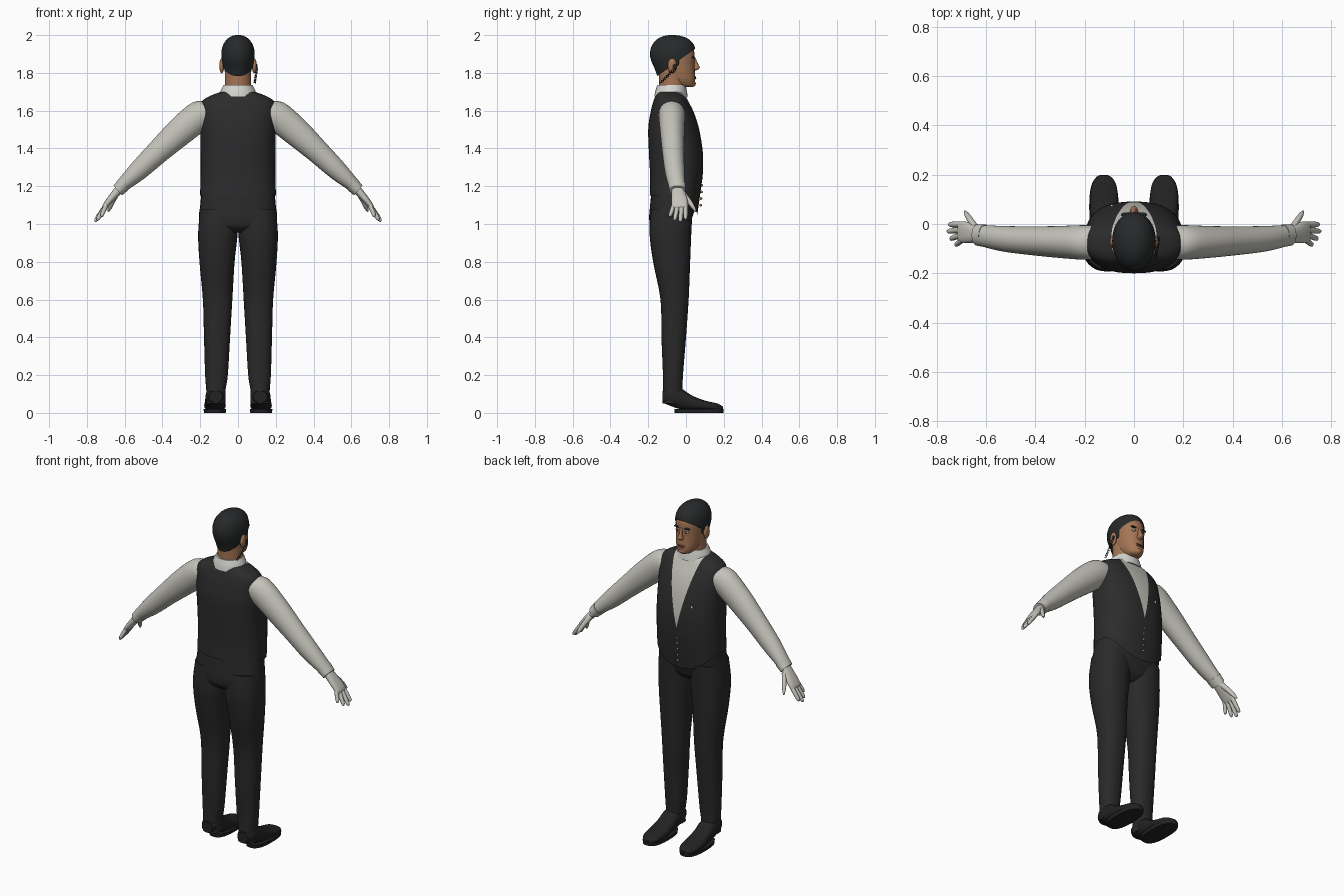
import bpy, bmesh, math
from mathutils import Vector

cube = bpy.data.objects.get("Cube")
if cube:
    bpy.data.objects.remove(cube)

X, Y, Z = Vector((1, 0, 0)), Vector((0, 1, 0)), Vector((0, 0, 1))


def material(name, *rgb):
    m = bpy.data.materials.new(name)
    m.use_nodes = True
    m.diffuse_color = (*rgb, 1)
    m.node_tree.nodes["Principled BSDF"].inputs["Base Color"].default_value = (*rgb, 1)
    return m


VEST = material("charcoal vest", .025, .025, .026)
TROUSER = material("charcoal trousers", .022, .022, .023)
HAIR = material("black hair", .02, .022, .023)
SHOE = material("black leather", .016, .016, .017)
SHIRT = material("off white cloth", .55, .54, .49)
COLLAR = material("white collar", .66, .66, .63)
SKIN = material("tan skin", .38, .18, .09)
LIPS = material("brown lips", .24, .095, .06)
GOLD = material("copper buttons", .38, .19, .08)
EYE = material("eye white", .6, .57, .52)


def finish(name, bm, mats, mirror=False, angle=50):
    """Turn a bmesh into a smooth shaded object."""
    bmesh.ops.recalc_face_normals(bm, faces=bm.faces)
    mesh = bpy.data.meshes.new(name)
    bm.to_mesh(mesh)
    bm.free()
    for m in mats:
        mesh.materials.append(m)
    for p in mesh.polygons:
        p.use_smooth = True
    mesh.set_sharp_from_angle(angle=math.radians(angle))
    obj = bpy.data.objects.new(name, mesh)
    bpy.context.collection.objects.link(obj)
    if mirror:
        obj.modifiers.new("Mirror", 'MIRROR').use_mirror_merge = False
    return obj


def smooth_rows(rows, steps):
    """Catmull-Rom interpolation through rows of numbers."""
    out = []
    for i in range(len(rows) - 1):
        p, a = rows[max(i - 1, 0)], rows[i]
        b, n = rows[i + 1], rows[min(i + 2, len(rows) - 1)]
        for k in range(steps):
            t = k / steps
            out.append([.5 * (2 * q + (r - o) * t + (2 * o - 5 * q + 4 * r - s) * t * t
                              + (3 * q - o - 3 * r + s) * t ** 3)
                        for o, q, r, s in zip(p, a, b, n)])
    return out + [list(rows[-1])]


def loft(rows, side, up, power=2, sides=32, steps=4, caps=True):
    """Rows are (x, y, z, side radius, up radius)."""
    bm = bmesh.new()
    rings = []
    for x, y, z, a, b in smooth_rows(rows, steps):
        ring = []
        for k in range(sides):
            t = math.tau * k / sides
            c, s = math.cos(t), math.sin(t)
            c = math.copysign(abs(c) ** (2 / power), c)
            s = math.copysign(abs(s) ** (2 / power), s)
            ring.append(bm.verts.new(Vector((x, y, z)) + side * a * c + up * b * s))
        rings.append(ring)
    for lo, hi in zip(rings, rings[1:]):
        for k in range(sides):
            j = (k + 1) % sides
            bm.faces.new((lo[k], lo[j], hi[j], hi[k]))
    if caps:
        bm.faces.new(rings[0])
        bm.faces.new(rings[-1])
    return bm


def column(rows, **kw):
    """Upright loft; rows are (z, x min, x max, y back, y front)."""
    return loft([((a + b) / 2, (c + d) / 2, z, (b - a) / 2, (d - c) / 2)
                 for z, a, b, c, d in rows], X, Y, **kw)


def body(rows, **kw):
    """Symmetric upright loft; rows are (z, half width, y back, y front)."""
    return column([(z, -w, w, c, d) for z, w, c, d in rows], **kw)


def ball(name, mat, loc, size, mirror=False):
    bm = bmesh.new()
    bmesh.ops.create_uvsphere(bm, u_segments=16, v_segments=10, radius=1)
    for v in bm.verts:
        v.co = Vector(loc) + v.co * Vector(size)
    return finish(name, bm, [mat], mirror)


# Vest with a pointed hem and a shirt-filled neckline
V_LOW, V_SLOPE = 1.30, .23
bm = body([(1.15, .201, -.192, .08), (1.25, .198, -.19, .088), (1.37, .198, -.196, .09),
           (1.5, .2, -.2, .07), (1.59, .2, -.188, .042), (1.645, .193, -.174, .015),
           (1.675, .155, -.163, 0), (1.7, .09, -.15, -.012)], power=2.4, sides=48)
for v in bm.verts:
    if v.co.z < 1.25:
        drop = (1.25 - v.co.z) * max(0, (v.co.y + .02) / .1) ** 2
        v.co.z -= drop
        v.co.y -= drop * .2
bottom = [f for f in bm.faces if len(f.verts) > 4 and f.calc_center_median().z < 1.3]
bmesh.ops.delete(bm, geom=bottom, context='FACES_ONLY')
for s in (1, -1):
    bmesh.ops.bisect_plane(bm, geom=bm.verts[:] + bm.edges[:] + bm.faces[:],
                           plane_co=(0, 0, V_LOW), plane_no=(s, 0, -V_SLOPE))
for f in bm.faces:
    c = f.calc_center_median()
    f.material_index = int(c.y > -.06 and abs(c.x) < (c.z - V_LOW) * V_SLOPE)
finish("vest", bm, [VEST, SHIRT])
for i in range(5):
    ball("vest_button", GOLD, (0, .084 - .002 * abs(i - 3), 1.1 + .035 * i), (.007, .007, .007))
ball("lapel_pin", EYE, (-.09, .073, 1.44), (.006, .006, .009))

# Trousers
finish("trouser_seat", body([(.955, .09, -.15, -.02), (.985, .17, -.186, .015),
                             (1.03, .205, -.195, .032), (1.1, .2, -.19, .052),
                             (1.2, .19, -.18, .065)], power=2.4), [TROUSER])
finish("trouser_legs", column([(.05, .066, .168, -.124, -.02), (.12, .066, .168, -.122, -.018),
                               (.2, .054, .174, -.122, -.016), (.4, .042, .18, -.13, 0),
                               (.6, .03, .186, -.135, .014), (.8, .018, .204, -.174, .022),
                               (.95, .002, .211, -.193, .028), (1.08, .002, .2, -.185, .035)],
                              power=2.3), [TROUSER], True)

# Shoes
finish("shoe_uppers", loft([(.118, -.125, .085, .035, .03), (.12, -.09, .085, .05, .045),
                            (.12, -.03, .075, .053, .055), (.121, .03, .053, .054, .04),
                            (.122, .1, .038, .057, .027), (.122, .165, .03, .048, .02),
                            (.122, .197, .022, .02, .01)], X, Z, 2.4), [SHOE], True)
finish("shoe_soles", column([(0, .065, .18, -.06, .198), (.02, .063, .182, -.062, .2)],
                            power=2.6, steps=1), [SHOE], True)

# Shirt sleeves and cuffs
SLOPE_UP = Vector((.66, 0, .75))
finish("sleeves", loft([(.12, -.075, 1.6, .06, .065), (.19, -.075, 1.582, .07, .08),
                        (.3, -.073, 1.495, .065, .076), (.42, -.068, 1.385, .058, .063),
                        (.53, -.06, 1.28, .052, .052), (.625, -.047, 1.193, .042, .033)],
                       Y, SLOPE_UP), [SHIRT], True)
finish("cuffs", loft([(.605, -.048, 1.21, .046, .039), (.637, -.045, 1.177, .043, .034)],
                     Y, SLOPE_UP, steps=1), [SHIRT], True)

# Gloved hands
HAND_UP = Vector((.8, 0, .6))
finish("palms", loft([(.62, -.045, 1.195, .03, .024), (.65, -.04, 1.16, .036, .021),
                      (.68, -.034, 1.125, .043, .018), (.705, -.032, 1.093, .042, .014),
                      (.712, -.032, 1.083, .034, .007)], Y, HAND_UP, 2.4), [SHIRT], True)
tips = [(.752, -.002, 1.025), (.758, -.03, 1.012), (.746, -.06, 1.02), (.724, -.085, 1.04)]
for i, tip in enumerate(tips):
    base, tip = Vector((.698, -.002 - .021 * i, 1.1)), Vector(tip)
    rows = [(*base.lerp(tip, t), r, r) for t, r in ((0, .012), (.5, .012), (.88, .01), (1, .003))]
    finish("fingers", loft(rows, Y, HAND_UP, sides=12), [SHIRT], True)
finish("thumbs", loft([(.64, -.02, 1.165, .018, .016), (.662, .012, 1.125, .016, .014),
                       (.678, .036, 1.09, .012, .012), (.688, .052, 1.066, .004, .004)],
                      Y, HAND_UP, sides=12), [SHIRT], True)

# Neck and collar
finish("neck", body([(1.66, .072, -.145, -.005), (1.73, .07, -.142, -.005),
                     (1.82, .07, -.145, 0)]), [SKIN])
finish("collar", body([(1.675, .1, -.168, .01), (1.705, .092, -.162, .004),
                       (1.735, .077, -.152, -.002)]), [COLLAR])

# Head
finish("head", body([(1.724, .022, -.02, .034), (1.735, .043, -.06, .046),
                     (1.765, .061, -.1, .049), (1.8, .069, -.125, .047),
                     (1.84, .075, -.15, .045), (1.88, .078, -.165, .046),
                     (1.925, .077, -.165, .04), (1.965, .06, -.14, .01),
                     (1.985, .03, -.1, -.03)], power=2.15), [SKIN])
finish("nose", body([(1.812, .008, .03, .052), (1.82, .017, .03, .066),
                     (1.83, .015, .03, .073), (1.85, .009, .03, .063),
                     (1.885, .008, .03, .048)], sides=16), [SKIN])
ball("ears", SKIN, (.086, -.073, 1.838), (.013, .024, .04), True)
ball("eyes", EYE, (.03, .036, 1.862), (.014, .007, .006), True)
ball("pupils", HAIR, (.029, .041, 1.862), (.005, .004, .005), True)
ball("eyebrows", HAIR, (.032, .038, 1.883), (.021, .009, .005), True)
ball("upper_lip", LIPS, (0, .046, 1.779), (.024, .008, .004))
ball("lower_lip", LIPS, (0, .046, 1.771), (.02, .009, .005))
ball("chin", SKIN, (0, .036, 1.743), (.022, .016, .016))

# Hair cap trimmed along a sloping hairline
bm = body([(1.77, .07, -.148, .02), (1.82, .08, -.165, .05), (1.87, .087, -.186, .052),
           (1.91, .088, -.19, .051), (1.95, .078, -.178, .041), (1.98, .056, -.15, .012),
           (1.996, .03, -.115, -.03), (2, .008, -.085, -.06)])
bmesh.ops.bisect_plane(bm, geom=bm.verts[:] + bm.edges[:] + bm.faces[:], clear_inner=True,
                       plane_co=(0, .045, 1.925), plane_no=(0, -.72, 1))
finish("hair", bm, [HAIR])
ball("sideburns", HAIR, (.074, -.048, 1.865), (.008, .012, .03), True)

# Coiled earpiece wire
curve = bpy.data.curves.new("earpiece_wire", 'CURVE')
curve.dimensions = '3D'
curve.bevel_depth = .002
curve.bevel_resolution = 1
spline = curve.splines.new('POLY')
COUNT = 90
spline.points.add(COUNT - 1)
start, end = Vector((.1, -.058, 1.825)), Vector((.088, -.138, 1.745))
for i, p in enumerate(spline.points):
    t = i / (COUNT - 1)
    a = t * math.tau * 9
    co = start.lerp(end, t) + X * .005 * math.cos(a) + Vector((0, .7, -.7)) * .006 * math.sin(a)
    p.co = (*co, 1)
curve.materials.append(HAIR)
bpy.context.collection.objects.link(bpy.data.objects.new("earpiece_wire", curve))
ball("earpiece", HAIR, (.098, -.06, 1.835), (.006, .01, .012))
